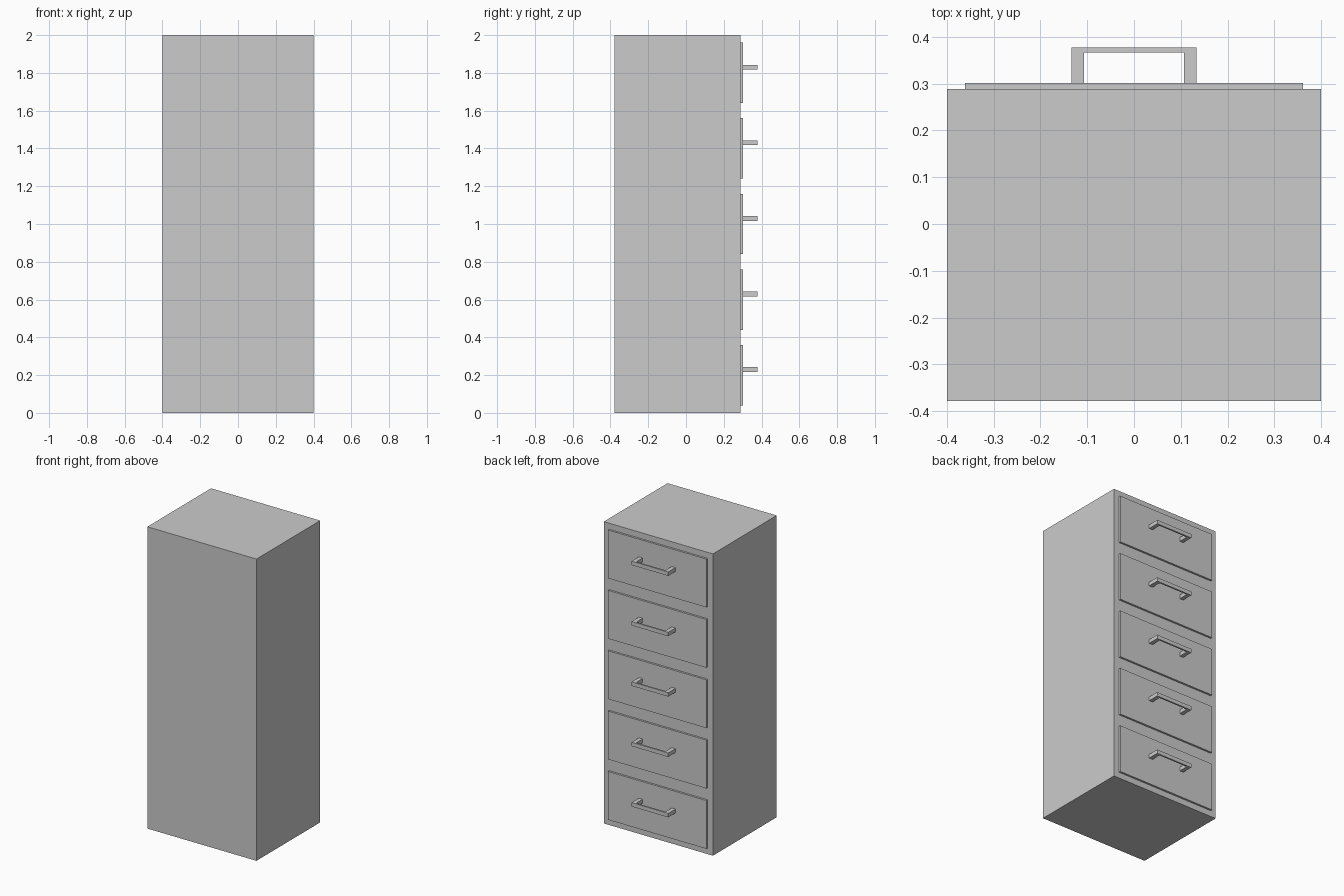
import bpy, bmesh

if "Cube" in bpy.data.objects:
    bpy.data.objects.remove(bpy.data.objects["Cube"])


def extrude_profile(name, points, z0, z1):
    """Extrude a closed XY outline from z0 to z1."""
    bm = bmesh.new()
    face = bm.faces.new([bm.verts.new((x, y, z0)) for x, y in points])
    res = bmesh.ops.extrude_face_region(bm, geom=[face])
    top = [v for v in res["geom"] if isinstance(v, bmesh.types.BMVert)]
    bmesh.ops.translate(bm, verts=top, vec=(0, 0, z1 - z0))
    bmesh.ops.recalc_face_normals(bm, faces=bm.faces)
    mesh = bpy.data.meshes.new(name)
    bm.to_mesh(mesh)
    bm.free()
    obj = bpy.data.objects.new(name, mesh)
    bpy.context.collection.objects.link(obj)
    return obj


def box(name, half_x, y0, y1, z0, z1):
    outline = [(-half_x, y0), (half_x, y0), (half_x, y1), (-half_x, y1)]
    return extrude_profile(name, outline, z0, z1)


BACK, FACE, PANEL, GRIP = -0.378, 0.289, 0.302, 0.378

# Cabinet body
box("cabinet_body", 0.4, BACK, FACE, 0, 2)

# Five drawers on the +y side, each with a bracket handle
handle = [(-0.134, PANEL), (-0.134, GRIP), (0.134, GRIP), (0.134, PANEL),
          (0.107, PANEL), (0.107, 0.367), (-0.107, 0.367), (-0.107, PANEL)]
for i in range(5):
    z = 0.4 * i
    box(f"drawer_front_{i + 1}", 0.361, FACE, PANEL, z + 0.04, z + 0.36)
    extrude_profile(f"drawer_handle_{i + 1}", handle, z + 0.217, z + 0.243)
